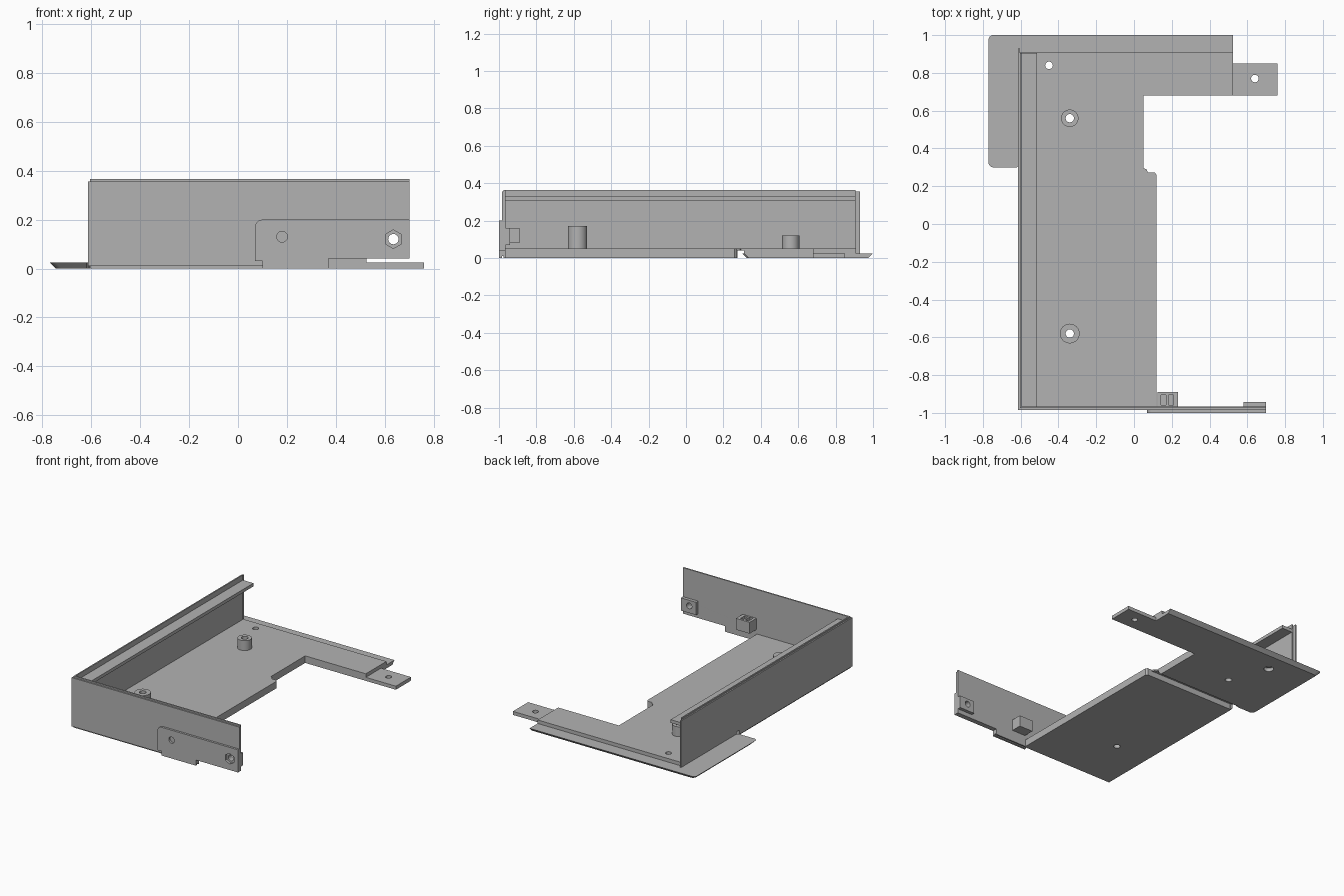
import bpy, bmesh, math
from mathutils import Matrix

cube = bpy.data.objects.get("Cube")
if cube:
    bpy.data.objects.remove(cube, do_unlink=True)

grey = bpy.data.materials.new("plain grey")
grey.use_nodes = True
GREY = (0.45, 0.45, 0.45, 1)
grey.diffuse_color = GREY
grey.node_tree.nodes["Principled BSDF"].inputs["Base Color"].default_value = GREY

# Axis maps from (u, v, depth) to the world
TOP = Matrix.Identity(4)
FRONT = Matrix(((1, 0, 0, 0), (0, 0, 1, 0), (0, 1, 0, 0), (0, 0, 0, 1)))
SIDE = Matrix(((0, 0, 1, 0), (1, 0, 0, 0), (0, 1, 0, 0), (0, 0, 0, 1)))


def ring(u, v, r, n=24, turn=0):
    return [(u + r * math.cos(turn + math.tau * i / n),
             v + r * math.sin(turn + math.tau * i / n)) for i in range(n)]


def rect(u0, u1, v0, v1):
    return [(u0, v0), (u1, v0), (u1, v1), (u0, v1)]


def arc(u, v, r, start):
    """Quarter circle, anticlockwise from the start angle in degrees."""
    return [(u + r * math.cos(math.radians(start + 15 * i)),
             v + r * math.sin(math.radians(start + 15 * i))) for i in range(7)]


def plate(name, outline, d0, d1, axes=TOP, holes=()):
    """Extruded flat outline with holes, from depth d0 to d1."""
    curve = bpy.data.curves.new(name, 'CURVE')
    curve.dimensions = '2D'
    curve.fill_mode = 'BOTH'
    curve.extrude = (d1 - d0) / 2
    for pts in [outline, *holes]:
        s = curve.splines.new('POLY')
        s.points.add(len(pts) - 1)
        for p, (u, v) in zip(s.points, pts):
            p.co = (u, v, 0, 1)
        s.use_cyclic_u = True
    temp = bpy.data.objects.new("temp", curve)
    bpy.context.collection.objects.link(temp)
    bpy.context.view_layer.update()
    graph = bpy.context.evaluated_depsgraph_get()
    mesh = bpy.data.meshes.new_from_object(temp.evaluated_get(graph))
    bpy.data.objects.remove(temp, do_unlink=True)
    bm = bmesh.new()
    bm.from_mesh(mesh)
    bm.transform(axes @ Matrix.Translation((0, 0, (d0 + d1) / 2)))
    bmesh.ops.remove_doubles(bm, verts=bm.verts, dist=1e-5)
    bmesh.ops.recalc_face_normals(bm, faces=bm.faces)
    for f in bm.faces:
        f.material_index = 0
        f.smooth = False
    bm.to_mesh(mesh)
    bm.free()
    mesh.name = name
    mesh.materials.clear()
    mesh.materials.append(grey)
    obj = bpy.data.objects.new(name, mesh)
    bpy.context.collection.objects.link(obj)
    return obj


# Floor: a thin skin over two thicker plates, with a groove between them
front_hole, back_hole = ring(-0.34, -0.58, 0.022), ring(-0.34, 0.56, 0.022)
screw_hole = ring(-0.45, 0.84, 0.02)
arm = [(0.05, 0.68), (0.525, 0.68), (0.525, 0.91), (-0.6, 0.91)]
notch = [(0.12, 0.26), (0.11, 0.272), (0.075, 0.272), (0.065, 0.29), (0.05, 0.295)]
plate("floor_skin", [(-0.6, -0.97), (0.12, -0.97)] + notch + arm,
      0.04, 0.05, holes=[front_hole, back_hole, screw_hole])
plate("floor_front", rect(-0.6, 0.12, -0.97, 0.26) [:3] + notch[1:3] + [(-0.6, 0.272)],
      0, 0.04, holes=[front_hole])
plate("floor_back", [(-0.6, 0.31), (0.05, 0.31)] + arm,
      0.025, 0.04, holes=[back_hole, screw_hole])

# Base flange with its outer edges sloping inwards underneath
flange = plate("base_flange",
               [(-0.62, 0.30), (-0.61, 0.31), (0.05, 0.31), (0.05, 0.68),
                (0.525, 0.68), (0.525, 1.0)]
               + arc(-0.745, 0.975, 0.025, 90) + arc(-0.745, 0.325, 0.025, 180),
               0, 0.025,
               holes=[back_hole, ring(-0.45, 0.84, 0.032)])
for v in flange.data.vertices:
    if v.co.z < 0.01:
        x, y = v.co.x, v.co.y
        if x < -0.744:
            v.co.x += 0.025
        if y > 0.974:
            v.co.y -= 0.025
        if y < 0.326:
            v.co.y += 0.025

# Side tab
plate("side_tab", rect(0.525, 0.76, 0.68, 0.85), 0, 0.025,
      holes=[ring(0.64, 0.77, 0.02)])

# Standoffs
for name, y, r, top, hole in (("front_standoff", -0.58, 0.052, 0.17, front_hole),
                              ("back_standoff", 0.56, 0.046, 0.12, back_hole)):
    plate(name, ring(-0.34, y, r, 32), 0.05, top, holes=[hole])


# Long wall in two layers, notched over the groove
def wall_outline(y0, y1, low, top):
    return [(y0, low), (0.275, low), (0.275, 0.04), (0.31, 0.04),
            (0.31, 0.025), (y1, 0.025), (y1, top), (y0, top)]


plate("long_wall_outer", wall_outline(-0.985, 0.93, 0.01, 0.355), -0.613, -0.604, SIDE)
plate("long_wall_inner", wall_outline(-0.975, 0.905, 0, 0.365), -0.604, -0.595, SIDE)
plate("wall_lip", rect(-0.6, -0.513, -0.967, 0.905), 0.305, 0.328)

# Front wall in two layers
bolt_hole = ring(0.635, 0.12, 0.021)


def front_outline(left, low, top):
    return [(left, low), (0.37, low), (0.37, 0.04), (0.70, 0.04), (0.70, top), (left, top)]


plate("front_wall_outer", front_outline(-0.613, 0.01, 0.355), -0.985, -0.975, FRONT,
      [bolt_hole])
plate("front_wall_inner", front_outline(-0.6, 0, 0.365), -0.975, -0.965, FRONT,
      [bolt_hole])

# Front cover plate with a pin hole and a six-sided recess
plate("cover_plate",
      [(0.10, 0), (0.37, 0), (0.37, 0.04), (0.70, 0.04), (0.70, 0.20)]
      + arc(0.10, 0.17, 0.03, 90) + [(0.07, 0.03), (0.10, 0.03)],
      -1.0, -0.985, FRONT,
      [ring(0.18, 0.13, 0.022), ring(0.635, 0.12, 0.038, 6, math.pi / 6)])

# Fixings behind the front wall
plate("bolt_boss", rect(0.58, 0.70, 0.07, 0.16), -0.965, -0.942, FRONT, [bolt_hole])
plate("block_base", rect(0.125, 0.232, -0.965, -0.89), 0.08, 0.13)
plate("block_top", rect(0.125, 0.232, -0.965, -0.89), 0.13, 0.16,
      holes=[rect(0.143, 0.17, -0.957, -0.905), rect(0.182, 0.208, -0.957, -0.905)])

# Smooth the round sides, keep edges sharp
bpy.ops.object.select_all(action='DESELECT')
for o in bpy.context.collection.objects:
    if o.type == 'MESH' and grey.name in o.data.materials:
        o.select_set(True)
        bpy.context.view_layer.objects.active = o
bpy.ops.object.shade_smooth_by_angle(angle=math.radians(30))
